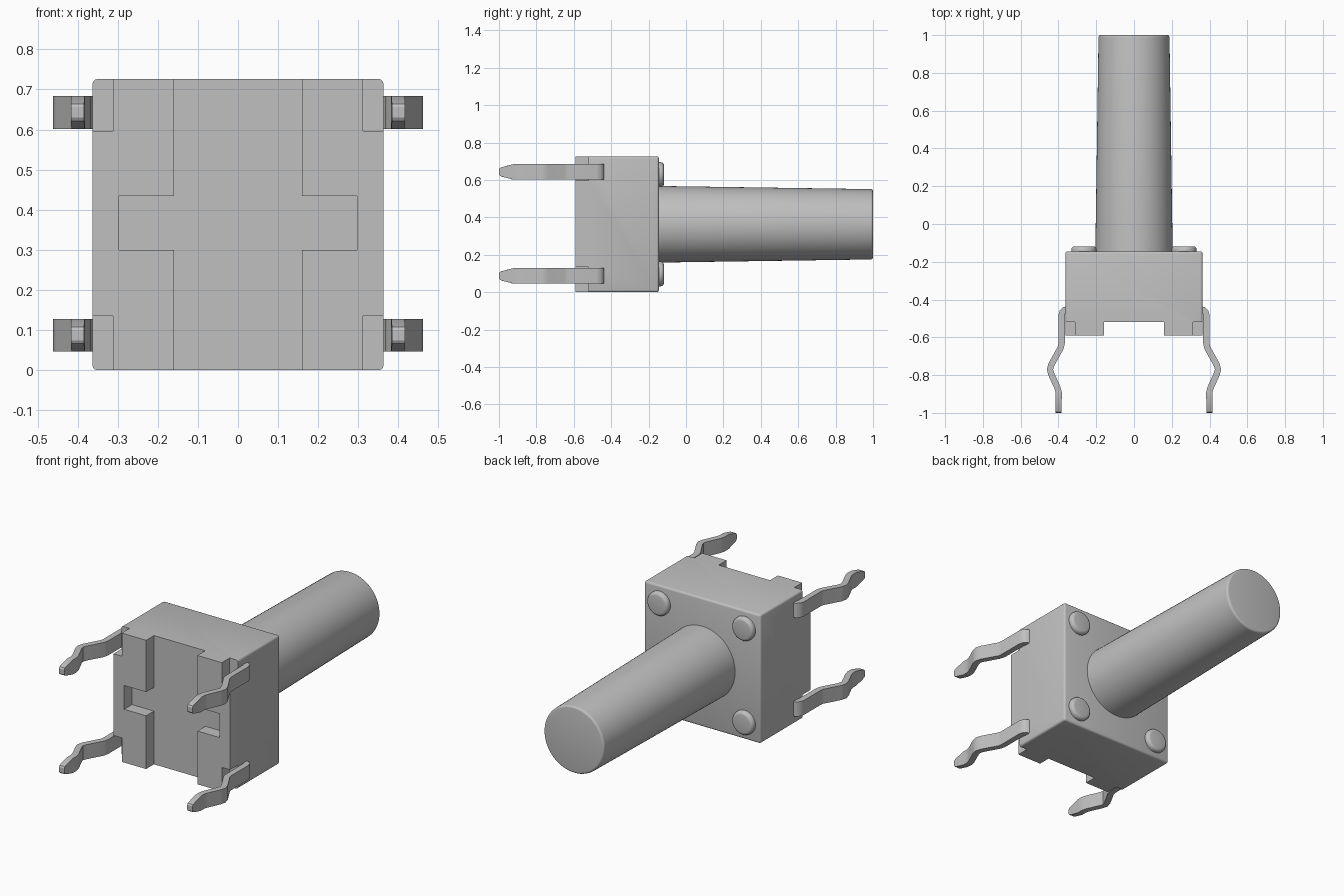
import bpy, bmesh, math
from mathutils import Vector

if "Cube" in bpy.data.objects:
    bpy.data.objects.remove(bpy.data.objects["Cube"], do_unlink=True)

GREY = (0.527, 0.527, 0.527, 1)
mat = bpy.data.materials.new("plain grey")
mat.use_nodes = True
mat.diffuse_color = GREY
mat.node_tree.nodes["Principled BSDF"].inputs["Base Color"].default_value = GREY

HALF = 0.363            # half width of the square housing
FRONT, BACK = -0.59, -0.145
RECESS = -0.52          # depth of the underside recesses


def finish(name, bm, smooth=None):
    bmesh.ops.recalc_face_normals(bm, faces=bm.faces)
    mesh = bpy.data.meshes.new(name)
    bm.to_mesh(mesh)
    bm.free()
    mesh.materials.append(mat)
    obj = bpy.data.objects.new(name, mesh)
    bpy.context.collection.objects.link(obj)
    if smooth:
        activate(obj)
        bpy.ops.object.shade_smooth_by_angle(angle=math.radians(smooth))
    return obj


def activate(obj):
    bpy.ops.object.select_all(action='DESELECT')
    obj.select_set(True)
    bpy.context.view_layer.objects.active = obj


def box(x0, x1, y0, y1, z0, z1):
    bm = bmesh.new()
    bmesh.ops.create_cube(bm, size=1)
    for v in bm.verts:
        v.co = ((x0 + x1) / 2 + v.co.x * (x1 - x0),
                (y0 + y1) / 2 + v.co.y * (y1 - y0),
                (z0 + z1) / 2 + v.co.z * (z1 - z0))
    return bm


def lathe(name, profile, x, z, steps):
    """Turn (radius, y) points about an axis parallel to y."""
    bm = bmesh.new()
    rings = []
    for r, y in profile:
        angles = [math.tau * i / steps for i in range(steps)]
        rings.append([bm.verts.new((x + r * math.cos(a), y, z + r * math.sin(a))) for a in angles])
    for a, b in zip(rings, rings[1:]):
        for i in range(steps):
            j = (i + 1) % steps
            bm.faces.new((a[i], a[j], b[j], b[i]))
    bm.faces.new(rings[0])
    bm.faces.new(rings[-1])
    return finish(name, bm, 35)


def rounded_top(r, y, fillet):
    """Quarter-round from the side wall to the end face."""
    return [(r - fillet + fillet * math.cos(t), y - fillet + fillet * math.sin(t))
            for t in (math.pi / 2 * i / 4 for i in range(5))]


# Housing with softened corners and back rim
bm = box(-HALF, HALF, FRONT, BACK, 0, 2 * HALF)
rim = [e for e in bm.edges if not all(abs(v.co.y - FRONT) < 1e-4 for v in e.verts)]
bmesh.ops.bevel(bm, geom=rim, offset=0.012, segments=3, profile=0.5, affect='EDGES')
housing = finish("housing", bm)

# Underside recesses: long channel, cross slot and four corner notches
cuts = [(-0.16, 0.16, -0.1, 0.9), (-0.297, 0.297, 0.3, 0.434)]
for s in (-1, 1):
    xs = sorted((s * 0.312, s * 0.5))
    cuts += [(*xs, -0.1, 0.135), (*xs, 0.596, 0.9)]
for x0, x1, z0, z1 in cuts:
    cutter = finish("recess_cutter", box(x0, x1, FRONT - 0.1, RECESS, z0, z1))
    cutter.hide_render = True
    mod = housing.modifiers.new("recess", 'BOOLEAN')
    mod.operation = 'DIFFERENCE'
    mod.solver = 'EXACT'
    mod.object = cutter
    activate(housing)
    bpy.ops.object.modifier_apply(modifier=mod.name)
    bpy.data.objects.remove(cutter, do_unlink=True)
activate(housing)
bpy.ops.object.shade_smooth_by_angle(angle=math.radians(35))

# Tapered push stem with a small edge round
lathe("stem", [(0.205, BACK - 0.02)] + rounded_top(0.188, 1.0, 0.012), 0, HALF, 64)

# Four rivet heads on the back plate
for sx in (-1, 1):
    for sz in (-1, 1):
        side = "left" if sx > 0 else "right"
        level = "upper" if sz > 0 else "lower"
        lathe(f"rivet_{level}_{side}",
              [(0.067, BACK - 0.01)] + rounded_top(0.067, -0.118, 0.018),
              sx * 0.265, HALF + sz * 0.265, 32)

# Kinked terminal centre line as (x, y, half height)
W = 0.041
PATH = [(0.352, -0.452, W), (0.368, -0.455, W), (0.378, -0.464, W), (0.383, -0.48, W),
        (0.383, -0.632, W), (0.388, -0.655, W), (0.438, -0.745, W), (0.445, -0.77, W),
        (0.438, -0.795, W), (0.404, -0.87, W), (0.398, -0.895, W), (0.399, -0.925, W),
        (0.400, -0.982, 0.026), (0.400, -0.995, 0.021), (0.400, -1.0, 0.013)]
THICK = 0.033


def terminal(name, sx, z):
    bm = bmesh.new()
    pts = [Vector((x, y)) for x, y, _ in PATH]
    rows = []
    for i, (p, (_, _, h)) in enumerate(zip(pts, PATH)):
        d = (pts[min(i + 1, len(pts) - 1)] - pts[max(i - 1, 0)]).normalized()
        n = Vector((-d.y, d.x)) * THICK / 2
        rows.append([bm.verts.new((sx * (p.x + k * n.x), p.y + k * n.y, z + m * h))
                     for k, m in ((-1, -1), (1, -1), (1, 1), (-1, 1))])
    for a, b in zip(rows, rows[1:]):
        for i in range(4):
            j = (i + 1) % 4
            bm.faces.new((a[i], a[j], b[j], b[i]))
    bm.faces.new(rows[0])
    bm.faces.new(rows[-1])
    finish(name, bm, 32)


for sx, side in ((1, "left"), (-1, "right")):
    for z, level in ((0.087, "lower"), (0.643, "upper")):
        terminal(f"terminal_{level}_{side}", sx, z)
